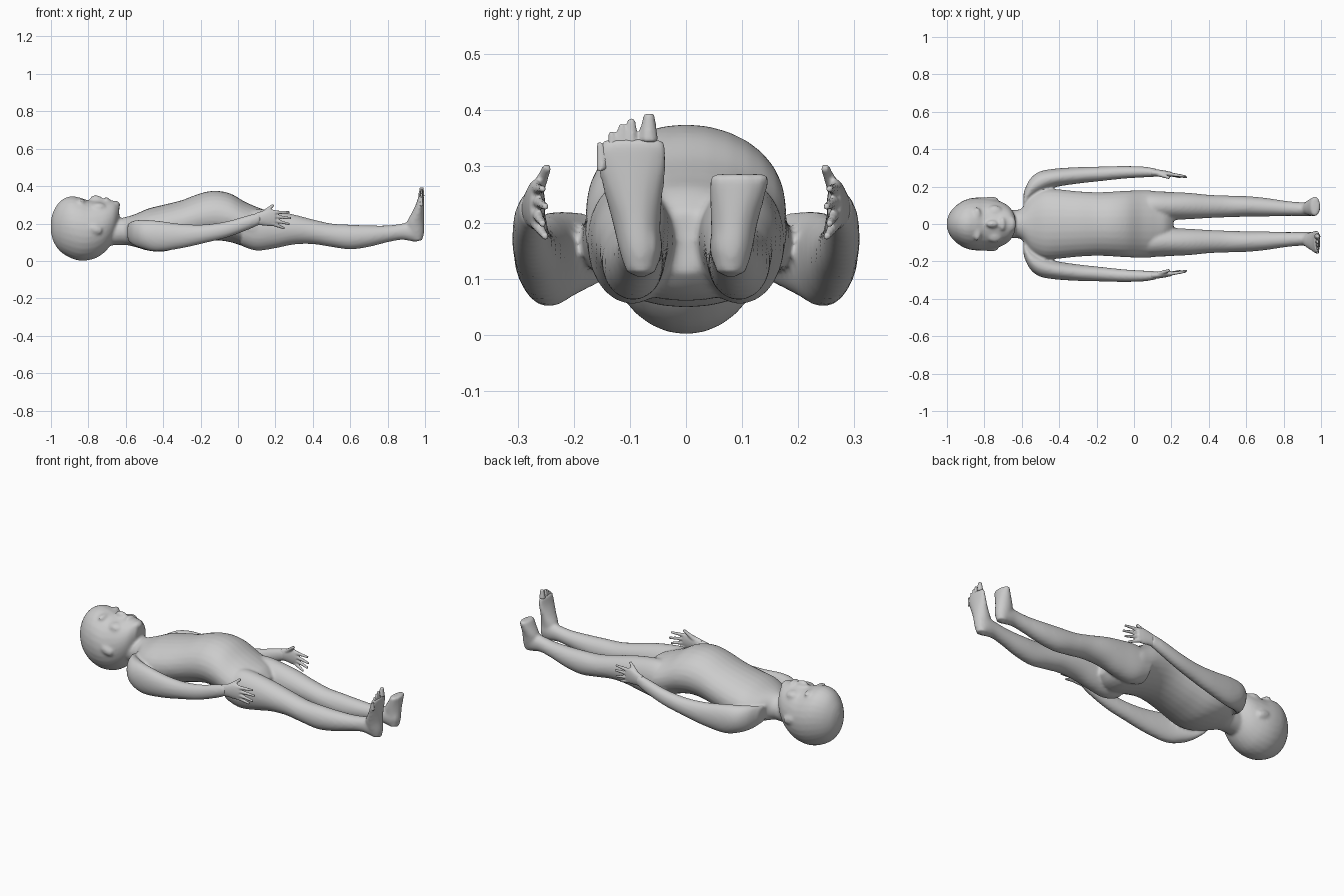
import bpy, bmesh, math
from mathutils import Vector

if "Cube" in bpy.data.objects:
    bpy.data.objects.remove(bpy.data.objects["Cube"])

skin = bpy.data.materials.new("plain grey")
skin.diffuse_color = (0.6, 0.6, 0.6, 1)
skin.use_nodes = True
skin.node_tree.nodes["Principled BSDF"].inputs["Base Color"].default_value = skin.diffuse_color
parts = []


def spline(rows, steps=5):
    """Smoothly fill in rows of section values."""
    out = []
    for i in range(len(rows) - 1):
        p0, p1 = rows[max(i - 1, 0)], rows[i]
        p2, p3 = rows[i + 1], rows[min(i + 2, len(rows) - 1)]
        for k in range(steps):
            t = k / steps
            out.append([0.5 * (2 * b + (c - a) * t + (2 * a - 5 * b + 4 * c - d) * t * t
                               + (3 * b - a - 3 * c + d) * t ** 3)
                        for a, b, c, d in zip(p0, p1, p2, p3)])
    return out + [list(rows[-1])]


def loft(name, rows, upright=False, sides=28):
    """Rows: (x, y, half width, z low, z high); upright: (z, y, half width, x low, x high)."""
    bm = bmesh.new()
    rings = []
    for a, y, w, lo, hi in spline(rows):
        ring = []
        for k in range(sides):
            t = 2 * math.pi * k / sides
            u, v = y + w * math.cos(t), (lo + hi) / 2 + (hi - lo) / 2 * math.sin(t)
            ring.append(bm.verts.new((v, u, a) if upright else (a, u, v)))
        rings.append(ring)
    for r, s in zip(rings, rings[1:]):
        for k in range(sides):
            j = (k + 1) % sides
            bm.faces.new((r[k], r[j], s[j], s[k]))
    bm.faces.new(rings[0])
    bm.faces.new(rings[-1])
    return finish(name, bm)


def blob(name, loc, size, turn=0):
    """Ellipsoid, optionally turned about the y axis."""
    bm = bmesh.new()
    bmesh.ops.create_uvsphere(bm, u_segments=20, v_segments=12, radius=1)
    for v in bm.verts:
        x, y, z = (v.co[i] * size[i] for i in range(3))
        c, s = math.cos(turn), math.sin(turn)
        v.co = Vector((x * c + z * s, y, z * c - x * s)) + Vector(loc)
    return finish(name, bm)


def finish(name, bm):
    bmesh.ops.recalc_face_normals(bm, faces=bm.faces)
    me = bpy.data.meshes.new(name)
    bm.to_mesh(me)
    bm.free()
    ob = bpy.data.objects.new(name, me)
    bpy.context.collection.objects.link(ob)
    me.materials.append(skin)
    parts.append(ob)
    return ob


def digit(name, a, b, r):
    """Tapered finger or toe from a to b."""
    a, b = Vector(a), Vector(b)
    bm = bmesh.new()
    bmesh.ops.create_cone(bm, cap_ends=True, segments=10, radius1=r, radius2=r * 0.55,
                          depth=(b - a).length)
    q = (b - a).to_track_quat('Z', 'Y')
    for v in bm.verts:
        v.co = q @ v.co + (a + b) / 2
    return finish(name, bm)


def fuse(name, voxel, smooth):
    """Join the collected parts into one continuous smooth skin."""
    bpy.ops.object.select_all(action='DESELECT')
    for p in parts:
        p.select_set(True)
    ob = bpy.context.view_layer.objects.active = parts[0]
    bpy.ops.object.join()
    ob.name = name
    m = ob.modifiers.new("skin", 'REMESH')
    m.mode, m.voxel_size, m.use_smooth_shade = 'VOXEL', voxel, True
    m = ob.modifiers.new("soften", 'SMOOTH')
    m.factor, m.iterations = 0.5, smooth
    parts.clear()


# Torso and neck
loft("torso", [(-.72, 0, .07, .08, .2), (-.64, 0, .075, .085, .225), (-.6, 0, .085, .085, .235),
               (-.55, 0, .15, .075, .25), (-.48, 0, .185, .055, .28), (-.4, 0, .185, .05, .3),
               (-.3, 0, .175, .075, .325), (-.2, 0, .17, .1, .362), (-.12, 0, .173, .11, .375),
               (-.04, 0, .178, .1, .36), (.04, 0, .18, .075, .315), (.11, 0, .175, .06, .285),
               (.17, 0, .13, .075, .26), (.21, 0, .06, .11, .22)])

# Head with simple facial forms
loft("head", [(-1, 0, .02, .15, .22), (-.985, 0, .06, .1, .27), (-.95, 0, .1, .05, .32),
              (-.9, 0, .13, .018, .345), (-.85, 0, .141, .002, .34), (-.8, 0, .141, .004, .325),
              (-.75, 0, .132, .02, .326), (-.7, 0, .115, .06, .325), (-.66, 0, .085, .12, .32),
              (-.635, 0, .04, .2, .3)])
blob("nose", (-.757, 0, .328), (.035, .021, .024), .15)
blob("lips", (-.703, 0, .325), (.018, .036, .016))
blob("chin", (-.655, 0, .3), (.025, .04, .022))
for s in (-1, 1):
    blob("brow", (-.838, s * .045, .318), (.02, .045, .016))
    blob("cheek", (-.745, s * .06, .285), (.045, .04, .028))
    blob("ear", (-.765, s * .132, .17), (.042, .014, .024), .35)

for s in (-1, 1):
    # Arm
    loft("arm", [(-.59, s * .12, .05, .11, .2), (-.56, s * .18, .055, .085, .215),
                 (-.51, s * .22, .058, .065, .22), (-.43, s * .245, .05, .05, .215),
                 (-.3, s * .26, .044, .068, .198), (-.18, s * .268, .039, .095, .195),
                 (-.06, s * .276, .034, .125, .212), (.05, s * .278, .029, .165, .243),
                 (.12, s * .274, .022, .195, .26)])
    # Leg, running into the heel
    loft("leg", [(.02, s * .095, .075, .08, .26), (.1, s * .096, .08, .055, .278),
                 (.2, s * .096, .075, .068, .268), (.3, s * .096, .07, .088, .248),
                 (.4, s * .094, .062, .09, .222), (.5, s * .094, .058, .075, .2),
                 (.6, s * .094, .055, .062, .194), (.7, s * .09, .05, .075, .19),
                 (.8, s * .084, .041, .1, .19), (.88, s * .08, .037, .113, .2),
                 (.95, s * .08, .037, .102, .215), (.985, s * .08, .025, .12, .2)])

# Left foot, ending bluntly across the instep
loft("blunt_foot", [(.11, .08, .026, .93, .985), (.15, .082, .036, .905, .995),
                    (.2, .086, .042, .9, .995), (.25, .092, .05, .925, .995),
                    (.287, .096, .055, .945, .995)], upright=True)
# Right foot
loft("whole_foot", [(.11, -.08, .026, .93, .985), (.15, -.083, .036, .905, .995),
                    (.2, -.088, .043, .9, .995), (.25, -.093, .052, .925, .995),
                    (.3, -.096, .062, .95, .995), (.335, -.096, .062, .962, .995),
                    (.35, -.094, .05, .965, .993)], upright=True)
fuse("body", .008, 6)

# Hands: palm, four fingers and thumb, fused into the wrist
for s in (-1, 1):
    loft("palm", [(.09, s * .275, .02, .19, .255), (.13, s * .272, .019, .19, .267),
                  (.17, s * .268, .017, .186, .277), (.2, s * .265, .013, .19, .27)])
    for i, (tx, tz) in enumerate([(.25, .174), (.276, .197), (.285, .228), (.275, .26)]):
        digit("finger", (.18, s * .268, .2 + i * .02), (tx, s * (.25 + .005 * (i % 2)), tz), .0115)
    digit("thumb", (.13, s * .268, .25), (.19, s * .247, .3), .014)
    fuse("hand_left" if s > 0 else "hand_right", .0045, 2)

# Toes of the whole foot
for y, z, r in [(-.153, .343, .011), (-.133, .362, .011), (-.115, .376, .011),
                (-.097, .386, .012), (-.066, .394, .018)]:
    digit("toe", (.98, y * .95 - .004, z - .05), (.982, y, z), r)
fuse("toes", .0045, 2)
